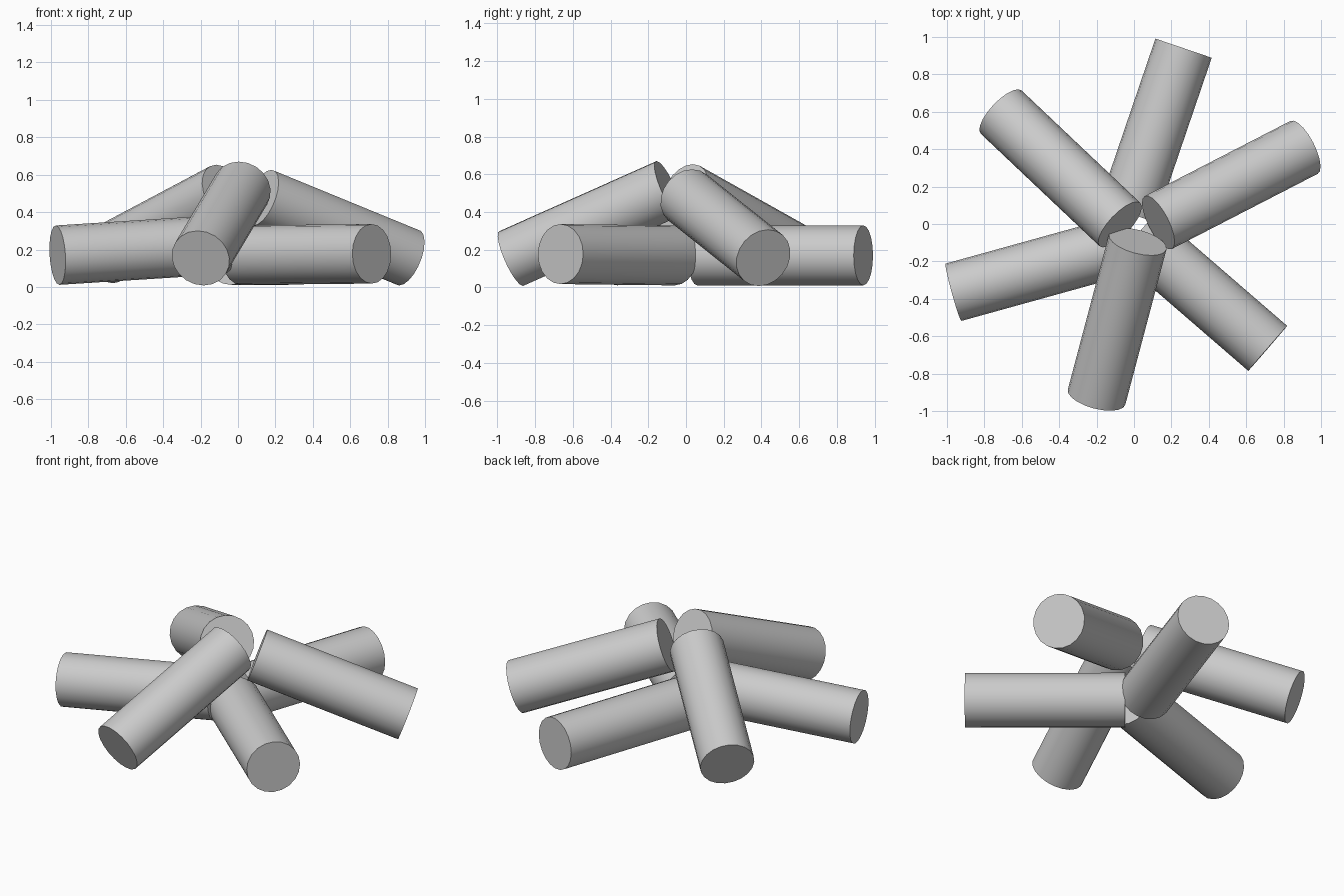
import bpy
from mathutils import Vector

if "Cube" in bpy.data.objects:
    bpy.data.objects.remove(bpy.data.objects["Cube"])

RADIUS = 0.159
SIDES = 20


def log(name, inner, outer):
    """Round log running between two end centres."""
    a, b = Vector(inner), Vector(outer)
    bpy.ops.mesh.primitive_cylinder_add(vertices=SIDES, radius=RADIUS,
                                        depth=(b - a).length, location=(a + b) / 2)
    ob = bpy.context.object
    ob.name = name
    ob.rotation_euler = (b - a).to_track_quat('Z', 'Y').to_euler()
    bpy.ops.object.shade_smooth_by_angle()


# Bottom layer: three logs lying almost flat
log("lower_log_back", (-0.035, 0.06, 0.17), (0.265, 0.94, 0.17))
log("lower_log_left", (-0.07, -0.117, 0.227), (-0.965, -0.365, 0.17))
log("lower_log_right", (0.015, -0.06, 0.17), (0.715, -0.665, 0.177))

# Top layer: three logs leaning in towards the middle
log("upper_log_front", (0.02, -0.095, 0.524), (-0.2, -0.925, 0.154))
log("upper_log_right", (0.13, 0.008, 0.477), (0.91, 0.41, 0.157))
log("upper_log_left", (-0.075, -0.003, 0.505), (-0.71, 0.598, 0.168))
